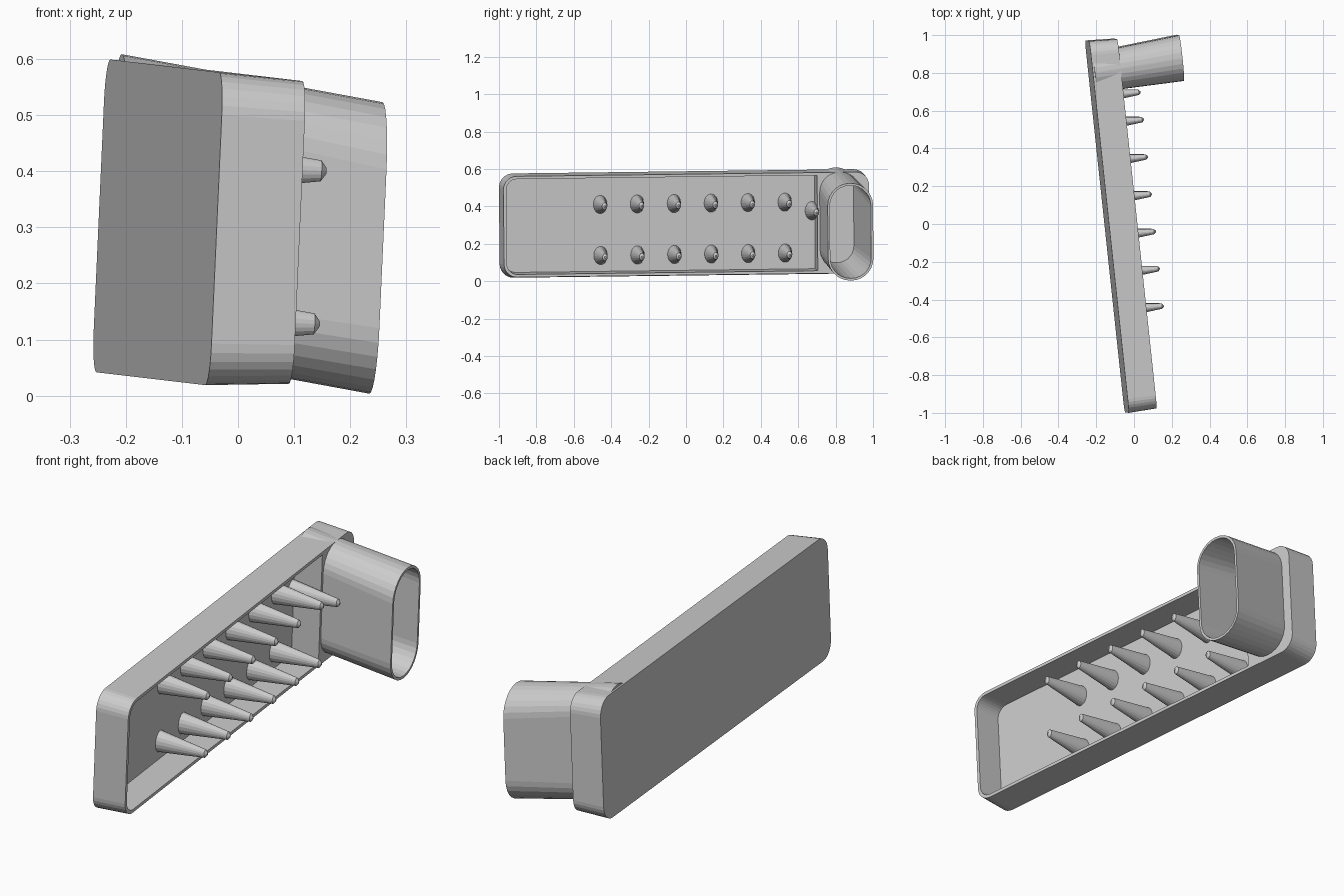
import bpy, bmesh, math
from mathutils import Vector, Matrix

if "Cube" in bpy.data.objects:
    bpy.data.objects.remove(bpy.data.objects["Cube"])

# Tilted tray frame: U along the tray, V up its back plate, N out of its open side
U = Vector((-0.106, 0.994, 0.0125)).normalized()
V = Vector((0.045, -0.008, 1.0))
V = (V - U * V.dot(U)).normalized()
N = U.cross(V).normalized()
ORIGIN = Vector((-0.143, -0.014, 0.309))
FRAME = Matrix((
    (U.x, V.x, N.x, ORIGIN.x),
    (U.y, V.y, N.y, ORIGIN.y),
    (U.z, V.z, N.z, ORIGIN.z),
    (0, 0, 0, 1)))

grey = bpy.data.materials.new("light grey")
grey.diffuse_color = (0.6, 0.6, 0.6, 1)
grey.use_nodes = True
grey.node_tree.nodes["Principled BSDF"].inputs["Base Color"].default_value = grey.diffuse_color


def rounded(u0, u1, v0, v1, r_near, r_far, d, seg=7):
    """Rounded rectangle at depth d, with one radius for each end."""
    pts = []
    for cu, cv, r, start in ((u1 - r_far, v1 - r_far, r_far, 0),
                             (u0 + r_near, v1 - r_near, r_near, 90),
                             (u0 + r_near, v0 + r_near, r_near, 180),
                             (u1 - r_far, v0 + r_far, r_far, 270)):
        for i in range(seg + 1):
            a = math.radians(start + 90 * i / seg)
            pts.append(Vector((cu + r * math.cos(a), cv + r * math.sin(a), d)))
    return pts


def ellipse(u, v, ru, rv, d, n=18):
    return [Vector((u + ru * math.cos(2 * math.pi * i / n),
                    v + rv * math.sin(2 * math.pi * i / n), d)) for i in range(n)]


def loft(bm, rings):
    """Closed solid through rings of equal point count."""
    loops = [[bm.verts.new(FRAME @ p) for p in ring] for ring in rings]
    n = len(loops[0])
    for a, b in zip(loops, loops[1:]):
        for i in range(n):
            j = (i + 1) % n
            bm.faces.new((a[i], a[j], b[j], b[i]))
    bm.faces.new(loops[0][::-1])
    bm.faces.new(loops[-1])


def finish(name, bm):
    bmesh.ops.recalc_face_normals(bm, faces=bm.faces[:])
    me = bpy.data.meshes.new(name)
    bm.to_mesh(me)
    bm.free()
    me.materials.append(grey)
    ob = bpy.data.objects.new(name, me)
    bpy.context.collection.objects.link(ob)
    return ob


def solid(name, rings):
    bm = bmesh.new()
    loft(bm, rings)
    return finish(name, bm)


def tube_ring(d, wall):
    """Slanted, slightly flared tube section at depth d."""
    t = (d - 0.01) / 0.473
    cu, cv = 0.82 + 0.027 * t, 0.03 - 0.065 * t
    hu, hv = 0.105 + 0.017 * t - wall, 0.26 - wall
    r = hu * 0.97
    return rounded(cu - hu, cu + hu, cv - hv, cv + hv, r, r, d)


# Tray body with drafted walls, solid at the tube end
tray = solid("tray", [rounded(-0.99, 0.99, -0.279, 0.279, 0.075, 0.075, 0),
                      rounded(-0.982, 0.984, -0.27, 0.27, 0.07, 0.07, 0.15)])

# Helpers: tray cavity, tube outside, tube bore
cavity = solid("cavity_cutter",
               [rounded(-0.96, 0.705, -0.25, 0.25, 0.055, 0.002, 0.02),
                rounded(-0.968, 0.705, -0.256, 0.256, 0.058, 0.002, 0.17)])
tube = solid("tube_outside", [tube_ring(0.01, 0), tube_ring(0.483, 0)])
bore = solid("tube_bore_cutter", [tube_ring(0.02, 0.012), tube_ring(0.51, 0.012)])

for helper, op in ((cavity, 'DIFFERENCE'), (tube, 'UNION'), (bore, 'DIFFERENCE')):
    helper.hide_render = True
    mod = tray.modifiers.new(helper.name, 'BOOLEAN')
    mod.operation = op
    mod.solver = 'EXACT'
    mod.object = helper

# Bake the booleans and drop the helpers
dg = bpy.context.evaluated_depsgraph_get()
baked = bpy.data.meshes.new_from_object(tray.evaluated_get(dg))
tray.modifiers.clear()
tray.data = baked
for helper in (cavity, tube, bore):
    bpy.data.objects.remove(helper)

# Tapered pegs: two rows of six and one odd peg beside the tube
spots = [(-0.448 + 0.1985 * i, v) for i in range(6) for v in (0.108, -0.165)]
spots.append((0.69, 0.06))
bm = bmesh.new()
for u, v in spots:
    loft(bm, [ellipse(u, v, 0.038, 0.05, 0.015),
              ellipse(u, v, 0.014, 0.019, 0.24),
              ellipse(u, v, 0.004, 0.005, 0.25)])
finish("pegs", bm)
